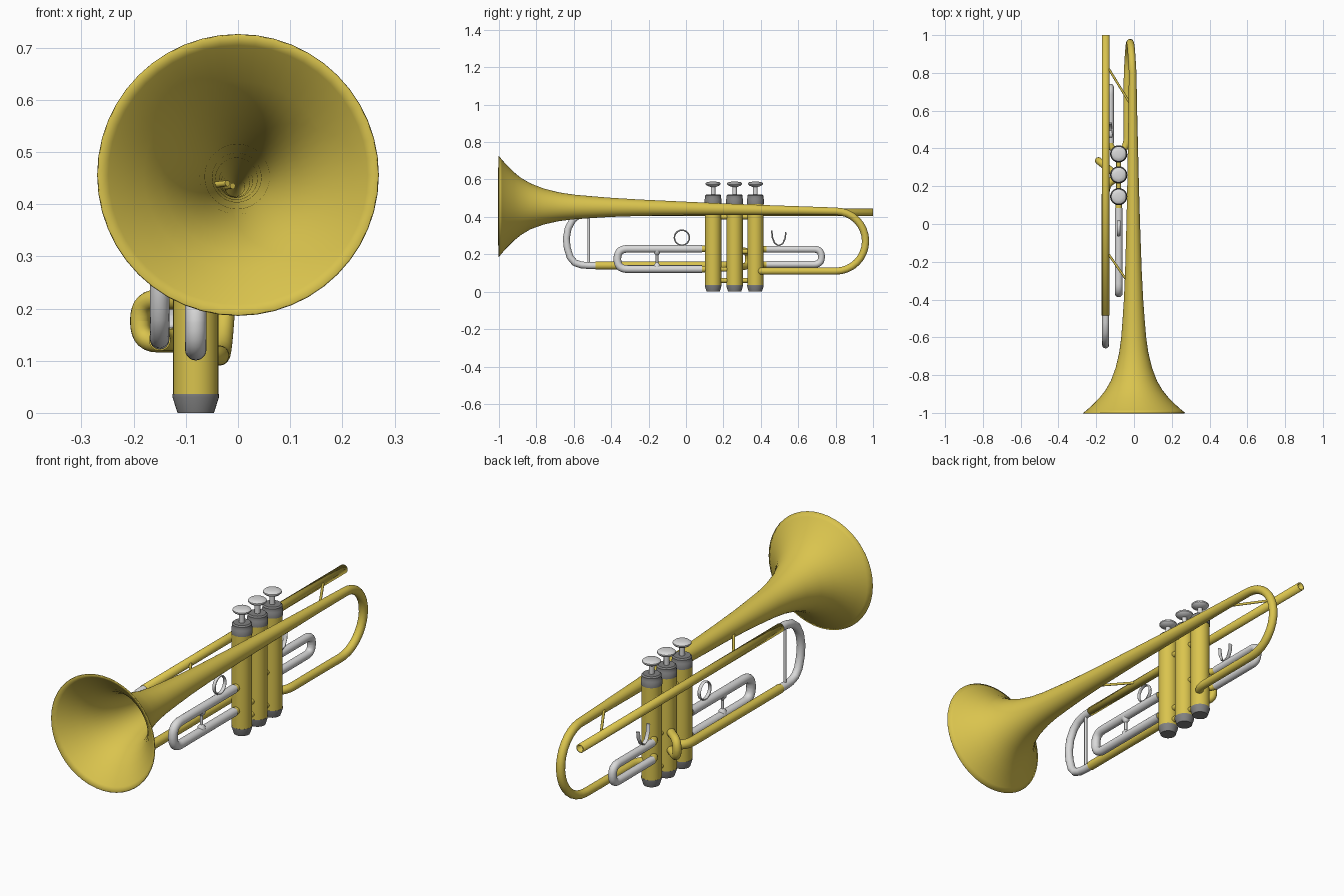
import bpy, bmesh, math
from mathutils import Vector as V

if "Cube" in bpy.data.objects:
    bpy.data.objects.remove(bpy.data.objects["Cube"])


def mat(name, col):
    m = bpy.data.materials.new(name)
    m.diffuse_color = (*col, 1)
    m.use_nodes = True
    m.node_tree.nodes["Principled BSDF"].inputs["Base Color"].default_value = m.diffuse_color
    return m


BRASS = mat("brass_yellow", (0.70, 0.55, 0.075))
SILVER = mat("silver_white", (0.70, 0.70, 0.70))
GREY = mat("cap_grey", (0.22, 0.22, 0.22))


def sweep(name, pts, r, material, sides=16, cap=True, wide=1.0, wall=0):
    """Round tube along pts; r is one radius or a list of radii."""
    pts = [V(p) for p in pts]
    n = len(pts)
    rad = r if isinstance(r, list) else [r] * n
    bm = bmesh.new()
    rings, nrm = [], None
    for i, p in enumerate(pts):
        t = (pts[min(i + 1, n - 1)] - pts[max(i - 1, 0)]).normalized()
        if nrm is None:
            nrm = t.orthogonal()
        nrm = (nrm - t * nrm.dot(t)).normalized()
        b = t.cross(nrm)
        ring = []
        for k in range(sides):
            a = 2 * math.pi * k / sides
            off = (nrm * math.cos(a) + b * math.sin(a)) * rad[i]
            off.x *= wide
            ring.append(bm.verts.new(p + off))
        rings.append(ring)
    for a, b in zip(rings, rings[1:]):
        for k in range(sides):
            j = (k + 1) % sides
            bm.faces.new((a[k], a[j], b[j], b[k]))
    if cap:
        bm.faces.new(rings[0][::-1])
        bm.faces.new(rings[-1])
    me = bpy.data.meshes.new(name)
    bm.to_mesh(me)
    bm.free()
    ob = bpy.data.objects.new(name, me)
    bpy.context.collection.objects.link(ob)
    me.materials.append(material)
    bpy.ops.object.select_all(action='DESELECT')
    ob.select_set(True)
    bpy.context.view_layer.objects.active = ob
    bpy.ops.object.shade_smooth_by_angle(angle=math.radians(40))
    if wall:
        s = ob.modifiers.new("wall", 'SOLIDIFY')
        s.thickness, s.offset = wall, -1
    return ob


def fillet(pts, rad, n=7):
    """Round the inner corners of a path."""
    pts = [V(p) for p in pts]
    out = [pts[0]]
    for a, p, b in zip(pts, pts[1:], pts[2:]):
        u, w = a - p, b - p
        s = p + u.normalized() * min(rad, u.length * 0.49)
        e = p + w.normalized() * min(rad, w.length * 0.49)
        for i in range(n + 1):
            t = i / n
            out.append(s * (1 - t) ** 2 + p * 2 * t * (1 - t) + e * t * t)
    return out + [pts[-1]]


def lathe(name, x, y, prof, material, sides=24):
    return sweep(name, [(x, y, z) for r, z in prof], [r for r, z in prof], material, sides)


# bell, back bow and return pipe in one tapering tube: y, z, radius
bell = [(-1, .456, .27), (-.985, .456, .251), (-.96, .456, .223), (-.92, .456, .183),
        (-.88, .456, .151), (-.83, .456, .122), (-.76, .455, .096), (-.68, .454, .077),
        (-.6, .453, .066), (-.5, .452, .058), (-.4, .451, .051), (-.25, .449, .044),
        (0, .445, .036), (.2, .441, .031), (.4, .437, .027), (.6, .434, .023)]
pts = [(-.004 * (y + 1), y, z) for y, z, r in bell]
rad = [r for y, z, r in bell]
for i in range(17):
    a = math.pi * i / 16
    pts.append((-.007 - .028 * i / 16, .80 + .16 * math.sin(a), .27 + .16 * math.cos(a)))
    rad.append(.02 - .001 * i / 16)
for p in fillet([(-.036, .7, .11), (-.036, .42, .11), (-.075, .375, .11)], .04):
    pts.append(p)
    rad.append(.019)
sweep("bell_and_bow", pts, rad, BRASS, 48, cap=False, wall=.004)

# lead pipe, front tuning slide and lower pipe
LX = -.15
sweep("lead_pipe", [(LX, 1, .425), (LX, .2, .425), (LX, -.485, .425)], .02, BRASS, 20,
      cap=False, wall=.006)
sweep("tuning_slide", [(LX, y, z) for y, z in (
    (-.45, .425), (-.52, .424), (-.57, .412), (-.605, .385), (-.63, .34), (-.64, .285),
    (-.635, .235), (-.62, .185), (-.595, .155), (-.56, .143), (-.52, .14), (-.45, .14))],
    .0185, SILVER, 20)
sweep("tuning_slide_brace", [(LX, -.52, .14), (LX, -.52, .42)], .007, SILVER)
sweep("lower_pipe", fillet([(LX, -.485, .14), (LX, .21, .14), (-.08, .25, .14)], .05),
      .021, BRASS, 20)

# three valves
VX = -.081
VY = (.145, .26, .371)
for i, y in enumerate(VY, 1):
    lathe(f"valve_body_{i}", VX, y, [(.0435, .03), (.0435, .49)], BRASS, 32)
    lathe(f"valve_bottom_cap_{i}", VX, y, [(.035, 0), (.0445, .03), (.0445, .036)], GREY, 32)
    lathe(f"valve_top_cap_{i}", VX, y, [(.0455, .47), (.0455, .495), (.043, .498),
                                        (.043, .514), (.037, .52)], GREY, 32)
    lathe(f"valve_stem_{i}", VX, y, [(.012, .51), (.012, .57)], SILVER)
    lathe(f"valve_button_{i}", VX, y, [(.014, .560), (.034, .568), (.040, .574), (.040, .58),
                                       (.034, .585), (.018, .588)], SILVER)

# short connectors between neighbouring valves
for i, (a, b) in enumerate(zip(VY, VY[1:]), 1):
    for j, z in enumerate((.06, .12 if i == 1 else .215, .40), 1):
        sweep(f"valve_connector_{i}_{j}", [(VX, a, z), (VX, b, z)], .013, BRASS)

# first valve slide with sockets, brace and finger ring
sweep("first_slide", fillet([(VX, .085, .229), (VX, -.367, .229), (VX, -.367, .121),
                             (VX, .085, .121)], .053), .0205, SILVER, 20)
for n, z in (("upper", .229), ("lower", .121)):
    sweep("first_slide_socket_" + n, [(VX, .06, z), (VX, .14, z)], .017, BRASS)
lathe("first_slide_brace", VX, -.155, [(.019, .13), (.016, .145), (.007, .155), (.007, .195),
                                      (.016, .205), (.019, .22)], SILVER)
sweep("finger_ring", [(VX, -.022 + .04 * math.cos(a), .289 + .04 * math.sin(a))
                      for a in [math.tau * i / 28 for i in range(29)]],
      .004, SILVER, 8, wide=2.2)

# second valve slide, a small bow leaning outward
sweep("second_slide", fillet([(VX, .25, .217), (-.188, .335, .217), (-.188, .335, .135),
                              (VX, .25, .135)], .041), .019, BRASS)

# third valve slide with sockets and finger hook
TX = -.125
sweep("third_slide", fillet([(TX, .43, .227), (TX, .724, .227), (TX, .724, .146),
                             (TX, .43, .146)], .04), .0185, SILVER, 20)
for n, z in (("upper", .227), ("lower", .146)):
    sweep("third_slide_socket_" + n,
          fillet([(TX, .45, z), (TX, .41, z), (VX, .371, z)], .025), .0165, BRASS)
sweep("finger_hook", [(TX, y, z) for y, z in (
    (.458, .328), (.462, .29), (.474, .26), (.495, .246), (.516, .256), (.530, .285),
    (.534, .318))], .004, SILVER, 8, wide=2.5)

# thin braces between lead pipe and bell
for n, a, b in (("rear", (-.145, .84, .425), (-.01, .62, .435)),
                ("front", (-.145, -.145, .425), (-.02, -.325, .44))):
    sweep("bell_brace_" + n, [a, b], .006, BRASS, 10)
